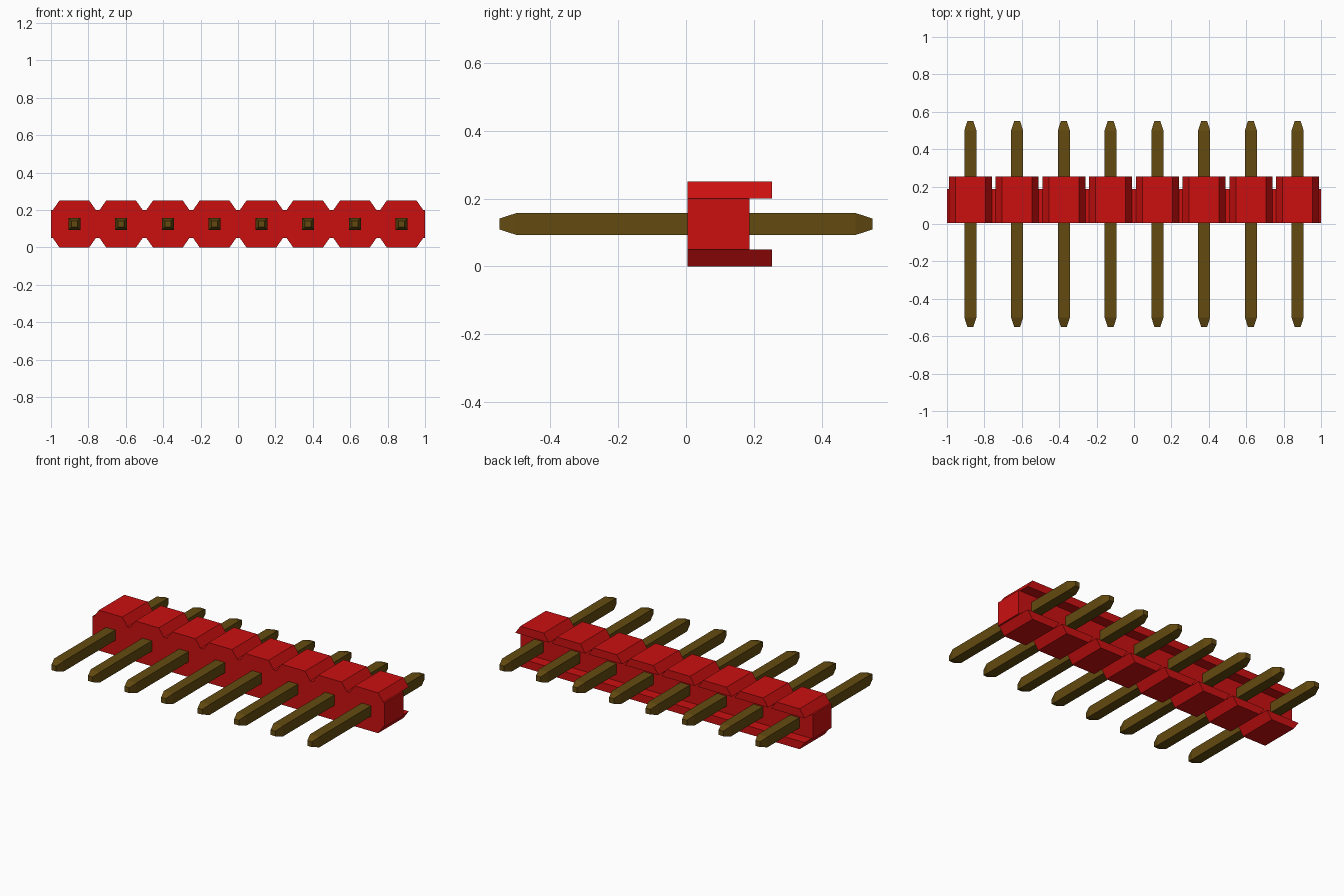
import bpy, bmesh
from mathutils import Vector

cube = bpy.data.objects.get("Cube")
if cube:
    bpy.data.objects.remove(cube, do_unlink=True)

COUNT, PITCH, MID_Z = 8, 0.25, 0.125


def material(name, rgb):
    m = bpy.data.materials.new(name)
    m.use_nodes = True
    m.diffuse_color = (*rgb, 1)
    bsdf = next(n for n in m.node_tree.nodes if n.type == 'BSDF_PRINCIPLED')
    bsdf.inputs["Base Color"].default_value = (*rgb, 1)
    bsdf.inputs["Roughness"].default_value = 0.6
    return m


def loft(name, sections, mat):
    """Solid through matching (y, [(x, z), ...]) sections, closed at both ends."""
    bm = bmesh.new()
    rings = [[bm.verts.new((x, y, z)) for x, z in pts] for y, pts in sections]
    for a, b in zip(rings, rings[1:]):
        for i in range(len(a)):
            j = (i + 1) % len(a)
            bm.faces.new((a[i], a[j], b[j], b[i]))
    bm.faces.new(rings[0])
    bm.faces.new(rings[-1])
    bmesh.ops.recalc_face_normals(bm, faces=bm.faces)
    mesh = bpy.data.meshes.new(name)
    bm.to_mesh(mesh)
    bm.free()
    mesh.materials.append(mat)
    obj = bpy.data.objects.new(name, mesh)
    bpy.context.collection.objects.link(obj)
    return obj


def square(cx, half):
    return [(cx + sx * half, MID_Z + sz * half)
            for sx, sz in ((-1, -1), (1, -1), (1, 1), (-1, 1))]


red = material("red_plastic", (0.60, 0.005, 0.005))
brass = material("dark_brass", (0.125, 0.068, 0.005))

# Continuous housing bar
bar = [(-1, 0.05), (1, 0.05), (1, 0.2), (-1, 0.2)]
loft("housing_bar", [(0.005, bar), (0.187, bar)], red)

for n in range(COUNT):
    cx = (n - (COUNT - 1) / 2) * PITCH

    # Bevelled ridges above and below the bar, overhanging at the back
    for label, side in (("top", 1), ("bottom", -1)):
        ridge = [(cx + x, MID_Z + side * h) for x, h in
                 ((-0.115, 0.075), (0.115, 0.075), (0.08, 0.125), (-0.08, 0.125))]
        loft(f"{label}_ridge_{n + 1}", [(0.005, ridge), (0.254, ridge)], red)

    # Square pin with tapered tips
    loft(f"pin_{n + 1}", [(y, square(cx, h)) for y, h in
         ((-0.55, 0.016), (-0.5, 0.032), (0.5, 0.032), (0.55, 0.016))], brass)
